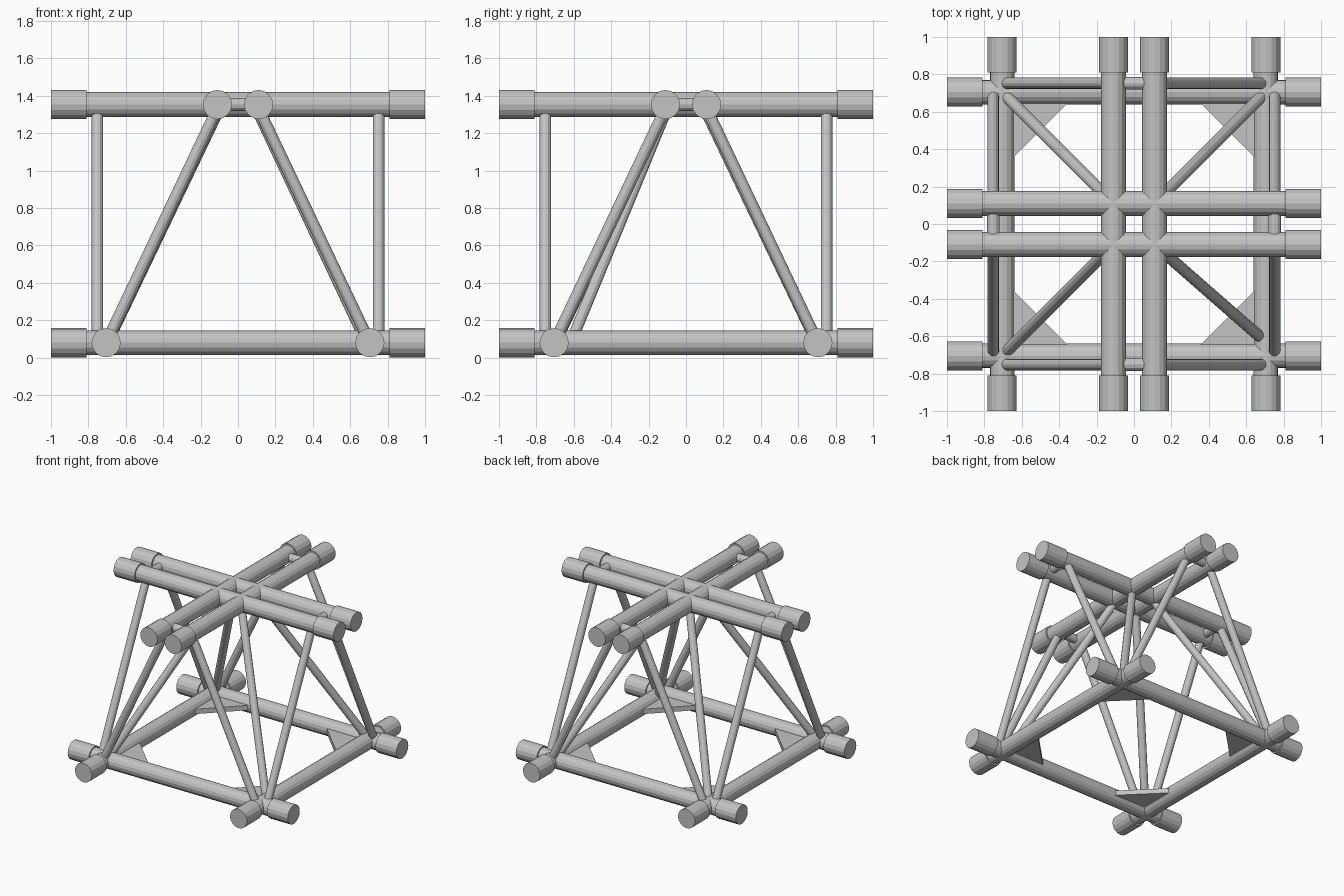
import bpy
import bmesh
from mathutils import Vector, Matrix

old = bpy.data.objects.get("Cube")
if old:
    bpy.data.objects.remove(old)

steel = bpy.data.materials.new("grey steel")
steel.use_nodes = True
GREY = (0.55, 0.55, 0.55, 1)
steel.diffuse_color = GREY
steel.node_tree.nodes["Principled BSDF"].inputs["Base Color"].default_value = GREY

LOW, HIGH = 0.08, 1.353      # heights of the two pipe layers
BASE, TOP = 0.705, 0.11      # pipe offsets from the centre
SIDE = 0.752                 # plane of the side struts


def finish(name, bm):
    bmesh.ops.recalc_face_normals(bm, faces=bm.faces)
    mesh = bpy.data.meshes.new(name)
    bm.to_mesh(mesh)
    bm.free()
    mesh.materials.append(steel)
    obj = bpy.data.objects.new(name, mesh)
    bpy.context.collection.objects.link(obj)
    return obj


def add_tube(bm, a, b, radius, sides=16):
    a, b = Vector(a), Vector(b)
    turn = (b - a).to_track_quat('Z', 'Y').to_matrix().to_4x4()
    bmesh.ops.create_cone(bm, cap_ends=True, segments=sides, radius1=radius,
                          radius2=radius, depth=(b - a).length,
                          matrix=Matrix.Translation((a + b) / 2) @ turn)


def tube(name, a, b, radius, sides=16):
    bm = bmesh.new()
    add_tube(bm, a, b, radius, sides)
    return finish(name, bm)


def place(along_x, u, v, z):
    """u runs along the pipe, v across it."""
    return (u, v, z) if along_x else (v, u, z)


# Main pipes with thicker end sleeves
for layer, offset, z in (("base", BASE, LOW), ("top", TOP, HIGH)):
    for along_x in (True, False):
        axis = "cross" if along_x else "long"
        for s in (-1, 1):
            v = s * offset
            tube(f"{layer}_{axis}_pipe", place(along_x, -0.9, v, z),
                 place(along_x, 0.9, v, z), 0.066)
            for e in (-1, 1):
                tube(f"{layer}_{axis}_sleeve", place(along_x, e * 0.81, v, z),
                     place(along_x, e, v, z), 0.078)

# Leaning side struts and the short spacers between paired top pipes
for along_x in (True, False):
    for s in (-1, 1):
        v = s * SIDE
        for e in (-1, 1):
            tube("side_strut", place(along_x, e * 0.685, v, 0.12),
                 place(along_x, e * 0.12, v, 1.31), 0.031, 12)
        tube("top_spacer", place(along_x, -0.1, v, HIGH),
             place(along_x, 0.1, v, HIGH), 0.034, 12)

# Diagonal struts from the base corners to the top crossing, and corner gussets
for sx in (-1, 1):
    for sy in (-1, 1):
        skewed = sx > 0 and sy < 0
        foot = (0.67, -0.60, 0.12) if skewed else (sx * 0.68, sy * 0.68, 0.12)
        tube("diagonal_strut", foot, (sx * TOP, sy * TOP, 1.31), 0.031, 12)

        bm = bmesh.new()
        corner = [(0.68, 0.68), (0.68, 0.32), (0.32, 0.68)]
        face = bm.faces.new([bm.verts.new((sx * x, sy * y, 0.06))
                             for x, y in corner])
        grown = bmesh.ops.extrude_face_region(bm, geom=[face])["geom"]
        moved = [g for g in grown if isinstance(g, bmesh.types.BMVert)]
        bmesh.ops.translate(bm, verts=moved, vec=(0, 0, 0.04))
        finish("corner_gusset", bm)
